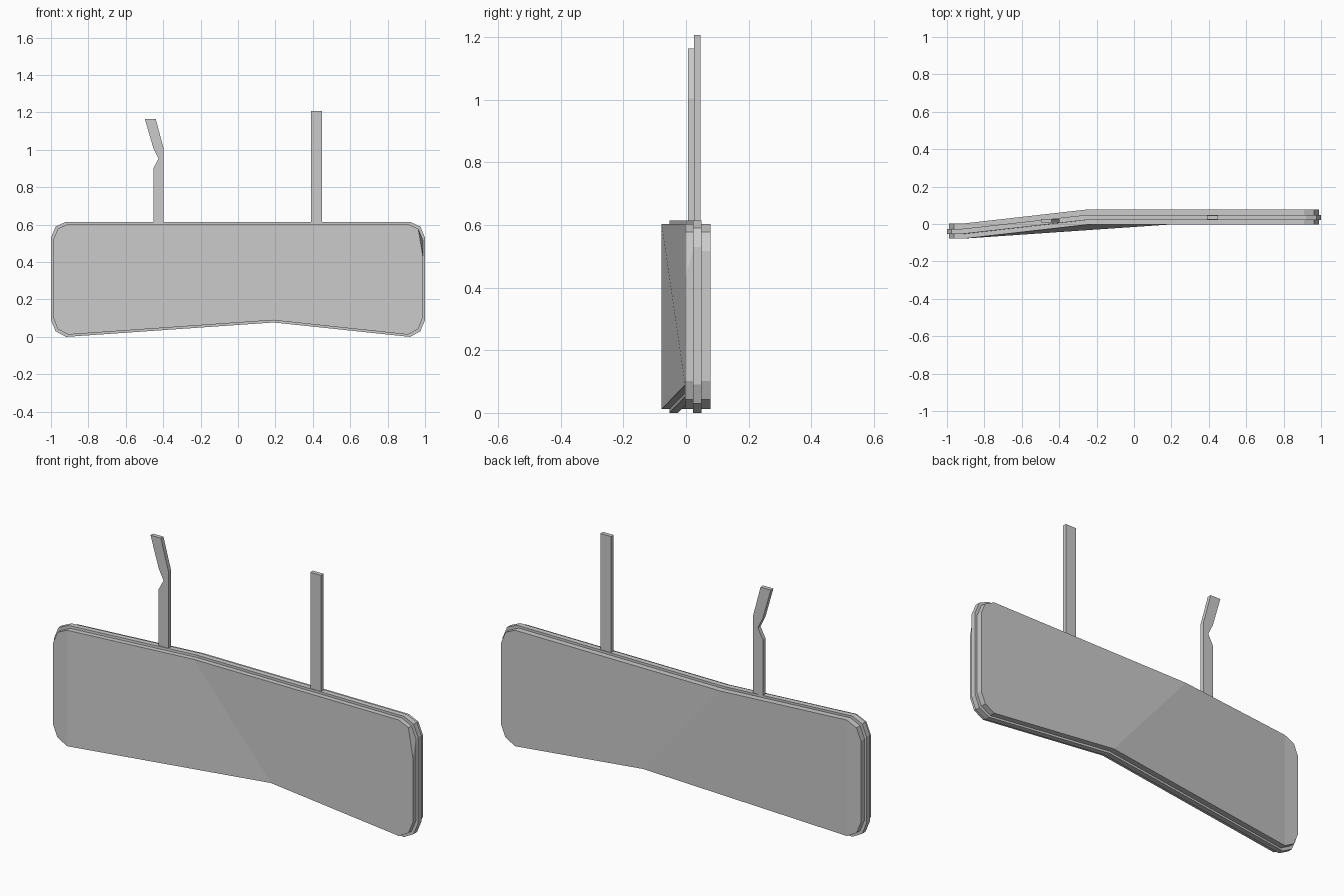
import bpy
import bmesh

if "Cube" in bpy.data.objects:
    bpy.data.objects.remove(bpy.data.objects["Cube"], do_unlink=True)

grey = bpy.data.materials.new("plain grey")
grey.use_nodes = True
colour = (0.6, 0.6, 0.6, 1)
grey.diffuse_color = colour
grey.node_tree.nodes["Principled BSDF"].inputs["Base Color"].default_value = colour


def finish(name, bm):
    bmesh.ops.recalc_face_normals(bm, faces=bm.faces)
    mesh = bpy.data.meshes.new(name)
    bm.to_mesh(mesh)
    bm.free()
    mesh.materials.append(grey)
    obj = bpy.data.objects.new(name, mesh)
    bpy.context.collection.objects.link(obj)


def bridge(bm, a, b):
    for i in range(len(a)):
        j = (i + 1) % len(a)
        bm.faces.new((a[i], a[j], b[j], b[i]))


# Board outline: chamfered corners, raised bottom point, slanted fold line
half_top = [(0.92, 0.615), (0.975, 0.59), (1.0, 0.53)]
half_bottom = [(1.0, 0.09), (0.975, 0.03), (0.92, 0.0)]
right = half_top + half_bottom
left = [(-x, z) for x, z in reversed(right)]
outline = right + [(0.19, 0.077)] + left + [(-0.25, 0.615)]
FOLD_LOW, FOLD_TOP = 6, 13


def ring(bm, y, inset):
    verts = []
    for x, z in outline:
        bend = -0.075 if x < -0.5 else 0
        shift = -inset if z > 0.3 else inset
        verts.append(bm.verts.new((x * (1 - inset), y + bend, z + shift)))
    return verts


# Folded board with a wider band around its middle
bm = bmesh.new()
layers = [(-0.003, 0.012), (0.022, 0.012), (0.022, 0), (0.049, 0), (0.049, 0.012), (0.078, 0.012)]
rings = [ring(bm, y, inset) for y, inset in layers]
rings[0][2].co.z = 0.43  # dented front corner
for a, b in zip(rings, rings[1:]):
    bridge(bm, a, b)
for r in (rings[0], rings[-1]):
    bm.faces.new(r[:FOLD_LOW + 1] + [r[FOLD_TOP]])
    bm.faces.new([r[FOLD_LOW], r[7], r[12], r[FOLD_TOP]])
    bm.faces.new(r[7:13])
finish("folded_board", bm)


# Hanging straps, extruded from their front profiles
def strap(name, profile, y0, y1):
    bm = bmesh.new()
    front, back = [[bm.verts.new((x, y, z)) for x, z in profile] for y in (y0, y1)]
    bridge(bm, front, back)
    bm.faces.new(front)
    bm.faces.new(back)
    finish(name, bm)


strap("straight_strap", [(0.39, 0.605), (0.45, 0.605), (0.45, 1.207), (0.39, 1.207)], 0.025, 0.046)
strap("bent_strap", [(-0.453, 0.605), (-0.397, 0.605), (-0.397, 1.005), (-0.44, 1.165),
                     (-0.498, 1.165), (-0.453, 1.01), (-0.425, 0.953), (-0.453, 0.9)], 0.007, 0.028)
